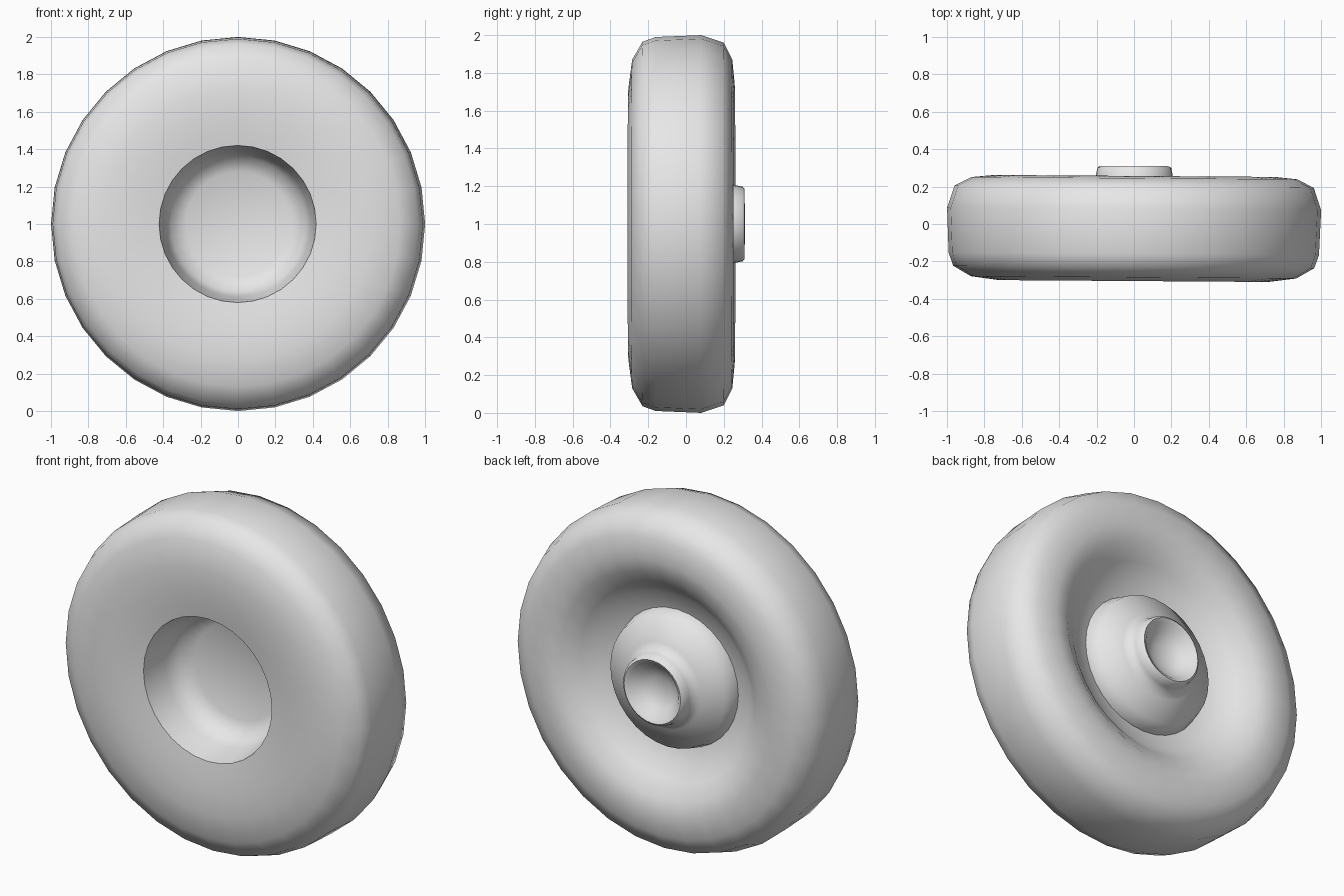
import bpy
import bmesh
import math
from mathutils import Matrix, Vector

cube = bpy.data.objects.get("Cube")
if cube:
    bpy.data.objects.remove(cube, do_unlink=True)

SIDES = 32

grey = bpy.data.materials.new("plain_grey")
grey.use_nodes = True
grey.diffuse_color = (0.8, 0.8, 0.8, 1)
grey.node_tree.nodes["Principled BSDF"].inputs["Base Color"].default_value = (0.8, 0.8, 0.8, 1)


def lathe(name, profile, sharp_angle):
    """Spin (radius, y) points around the axle."""
    bm = bmesh.new()
    verts = [bm.verts.new((r, y, 0)) for r, y in profile]
    edges = [bm.edges.new(pair) for pair in zip(verts, verts[1:])]
    bmesh.ops.spin(bm, geom=verts + edges, cent=(0, 0, 0), axis=(0, 1, 0),
                   angle=math.tau, steps=SIDES, use_duplicate=False)
    bmesh.ops.remove_doubles(bm, verts=bm.verts, dist=0.0005)
    bmesh.ops.recalc_face_normals(bm, faces=bm.faces)
    # Outermost face must point away from the axle
    outer = max(bm.faces, key=lambda f: Vector((f.calc_center_median().x, f.calc_center_median().z)).length)
    c = outer.calc_center_median()
    if outer.normal.dot(Vector((c.x, 0, c.z))) < 0:
        bmesh.ops.reverse_faces(bm, faces=bm.faces)
    mesh = bpy.data.meshes.new(name)
    bm.to_mesh(mesh)
    bm.free()
    mesh.materials.append(grey)
    obj = bpy.data.objects.new(name, mesh)
    bpy.context.collection.objects.link(obj)
    obj.matrix_world = Matrix.Translation((0, 0, 1)) @ Matrix.Rotation(math.radians(-0.4), 4, "Z")
    bpy.ops.object.select_all(action="DESELECT")
    obj.select_set(True)
    bpy.context.view_layer.objects.active = obj
    bpy.ops.object.shade_smooth_by_angle(angle=math.radians(sharp_angle))
    return obj


# Tyre: front wall, tread, then the dished back wall
lathe("tyre", [
    (0.42, -0.28), (0.50, -0.292), (0.60, -0.302), (0.72, -0.305),
    (0.87, -0.285), (0.965, -0.23), (0.99, -0.16),
    (1.0, 0.08), (0.96, 0.20), (0.87, 0.245), (0.75, 0.257),
    (0.66, 0.235), (0.57, 0.17), (0.50, 0.11), (0.40, 0.08),
], 60)

# Hub: deep front cup joined to a raised back boss with a dimpled knob
lathe("hub", [
    (0, 0.0), (0.28, 0.0), (0.36, -0.04), (0.39, -0.12), (0.42, -0.28),
    (0.43, -0.27), (0.40, 0.08), (0.375, 0.17),
    (0.25, 0.21), (0.215, 0.235), (0.205, 0.26), (0.198, 0.30),
    (0.185, 0.31), (0.165, 0.30), (0.12, 0.25), (0.06, 0.225), (0, 0.22),
], 60)
